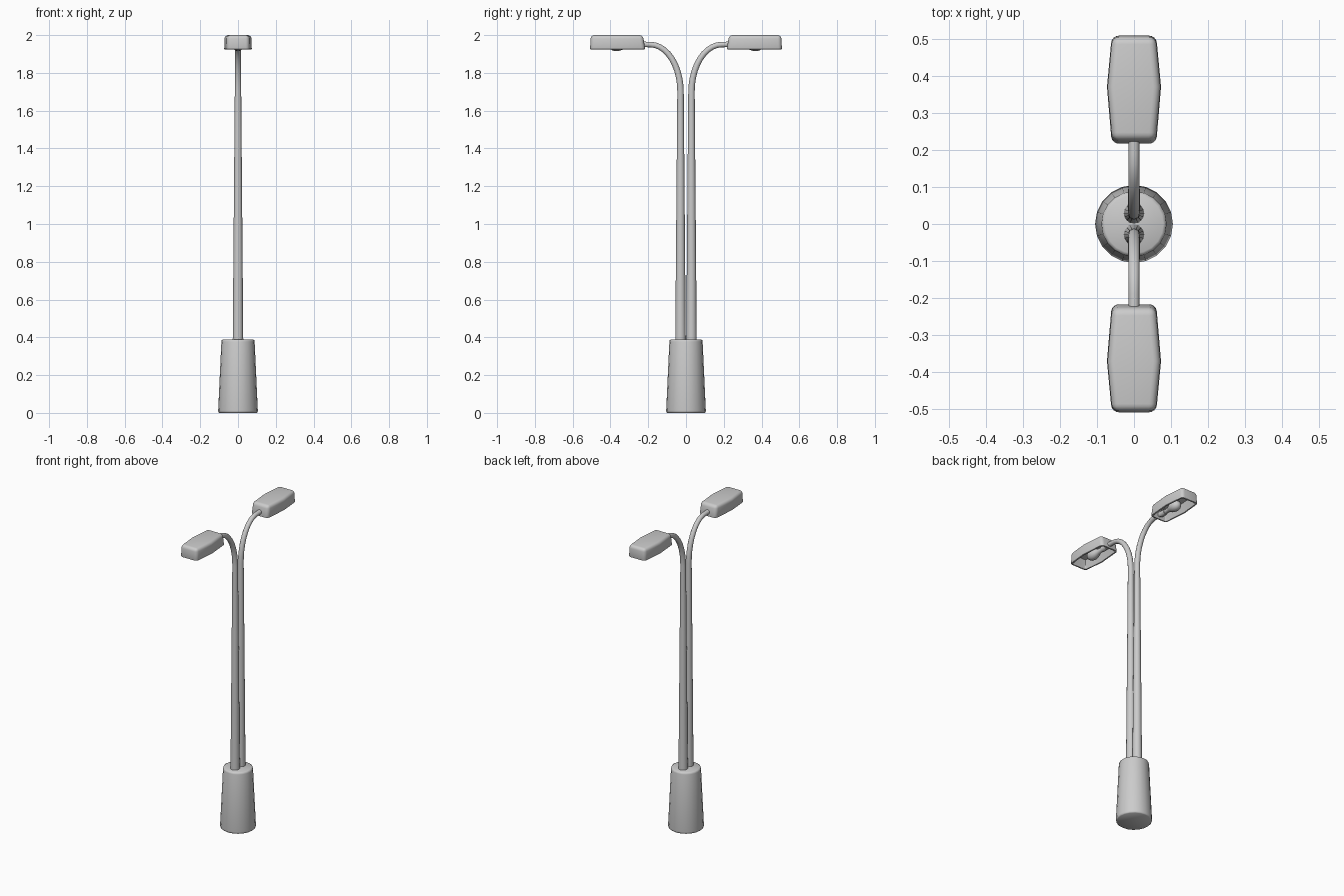
import bpy, bmesh, math
from mathutils import Vector, Matrix

if "Cube" in bpy.data.objects:
    bpy.data.objects.remove(bpy.data.objects["Cube"])


def finish(bm, name, angle=35, turn=0.0):
    bmesh.ops.recalc_face_normals(bm, faces=bm.faces)
    bmesh.ops.rotate(bm, verts=bm.verts, cent=(0, 0, 0), matrix=Matrix.Rotation(turn, 3, 'Z'))
    me = bpy.data.meshes.new(name)
    bm.to_mesh(me)
    bm.free()
    ob = bpy.data.objects.new(name, me)
    bpy.context.collection.objects.link(ob)
    bpy.ops.object.select_all(action='DESELECT')
    ob.select_set(True)
    bpy.context.view_layer.objects.active = ob
    bpy.ops.object.shade_smooth_by_angle(angle=math.radians(angle))
    return ob


def skin(bm, rings):
    # joins successive rings of points into a capped tube
    loops = [[bm.verts.new(p) for p in ring] for ring in rings]
    n = len(loops[0])
    for a, b in zip(loops, loops[1:]):
        for i in range(n):
            j = (i + 1) % n
            bm.faces.new((a[i], a[j], b[j], b[i]))
    bm.faces.new(loops[0][::-1])
    bm.faces.new(loops[-1])


def circle(r, z, n=20):
    return [(r * math.cos(2 * math.pi * i / n), r * math.sin(2 * math.pi * i / n), z) for i in range(n)]


# tapered base
bm = bmesh.new()
skin(bm, [circle(r, z) for r, z in
          [(0.099, 0), (0.104, 0.004), (0.105, 0.012), (0.088, 0.377), (0.086, 0.385), (0.079, 0.389)]])
finish(bm, "base", 50)


def pole(name, turn):
    # tapering upright that curves outwards: (y, z, radius)
    path = [(0.029, z, 0.028 - 0.011 * (z - 0.37) / 1.33) for z in (0.37, 0.8, 1.25, 1.7)]
    for i in range(1, 11):
        a = math.pi / 2 * i / 10
        path.append((0.19 - 0.161 * math.cos(a), 1.70 + 0.25 * math.sin(a), 0.017 - 0.0025 * i / 10))
    path.append((0.25, 1.951, 0.0145))
    rings = []
    for i, (y, z, r) in enumerate(path):
        p, q = path[max(i - 1, 0)], path[min(i + 1, len(path) - 1)]
        t = Vector((0, q[0] - p[0], q[1] - p[1])).normalized()
        side = Vector((0, t.z, -t.y))
        rings.append([Vector((0, y, z)) + r * (math.cos(k * math.pi / 8) * Vector((1, 0, 0))
                      + math.sin(k * math.pi / 8) * side) for k in range(16)])
    bm = bmesh.new()
    skin(bm, rings)
    finish(bm, name, 40, turn)


def lamp_head(name, turn):
    # six-sided shell with rounded edges
    outline = [(-0.060, 0.216), (0.060, 0.216), (0.073, 0.37), (0.060, 0.508), (-0.060, 0.508), (-0.073, 0.37)]
    bm = bmesh.new()
    low = [(x, y, 1.925) for x, y in outline]
    high = [(x * 0.97, y + (0.012 if y < 0.3 else -0.004 if y > 0.4 else 0), 2.0) for x, y in outline]
    skin(bm, [low, high])
    bmesh.ops.recalc_face_normals(bm, faces=bm.faces)
    soft = [e for e in bm.edges
            if min(v.co.z for v in e.verts) > 1.99
            or (abs(e.verts[0].co.z - e.verts[1].co.z) > 0.05 and abs(e.verts[0].co.y - 0.37) > 0.05)]
    bmesh.ops.bevel(bm, geom=soft, offset=0.019, segments=4, profile=0.5, affect='EDGES')
    # hollow underside
    bm.normal_update()
    under = min(bm.faces, key=lambda f: f.calc_center_median().z)
    bmesh.ops.bevel(bm, geom=list(under.edges), offset=0.003, segments=2, profile=0.5, affect='EDGES')
    bm.normal_update()
    under = max((f for f in bm.faces if f.normal.z < -0.99), key=lambda f: f.calc_area())
    bmesh.ops.inset_region(bm, faces=[under], thickness=0.007, depth=0)
    bmesh.ops.inset_region(bm, faces=[under], thickness=0.016, depth=-0.052)
    finish(bm, name, 40, turn)


def bulb(name, turn):
    # socket and pear-shaped bulb lying along the arm: (y, radius)
    prof = [(0.245, 0.017), (0.285, 0.017), (0.286, 0.013), (0.315, 0.015), (0.335, 0.024),
            (0.352, 0.030), (0.370, 0.032), (0.388, 0.029), (0.402, 0.020), (0.409, 0.008)]
    bm = bmesh.new()
    skin(bm, [[(r * math.cos(k * math.pi / 8), y, 1.947 + r * math.sin(k * math.pi / 8))
               for k in range(16)] for y, r in prof])
    finish(bm, name, 50, turn)


for label, turn in (("back", 0.0), ("front", math.pi)):
    pole(label + "_pole", turn)
    lamp_head(label + "_lamp_head", turn)
    bulb(label + "_bulb", turn)
